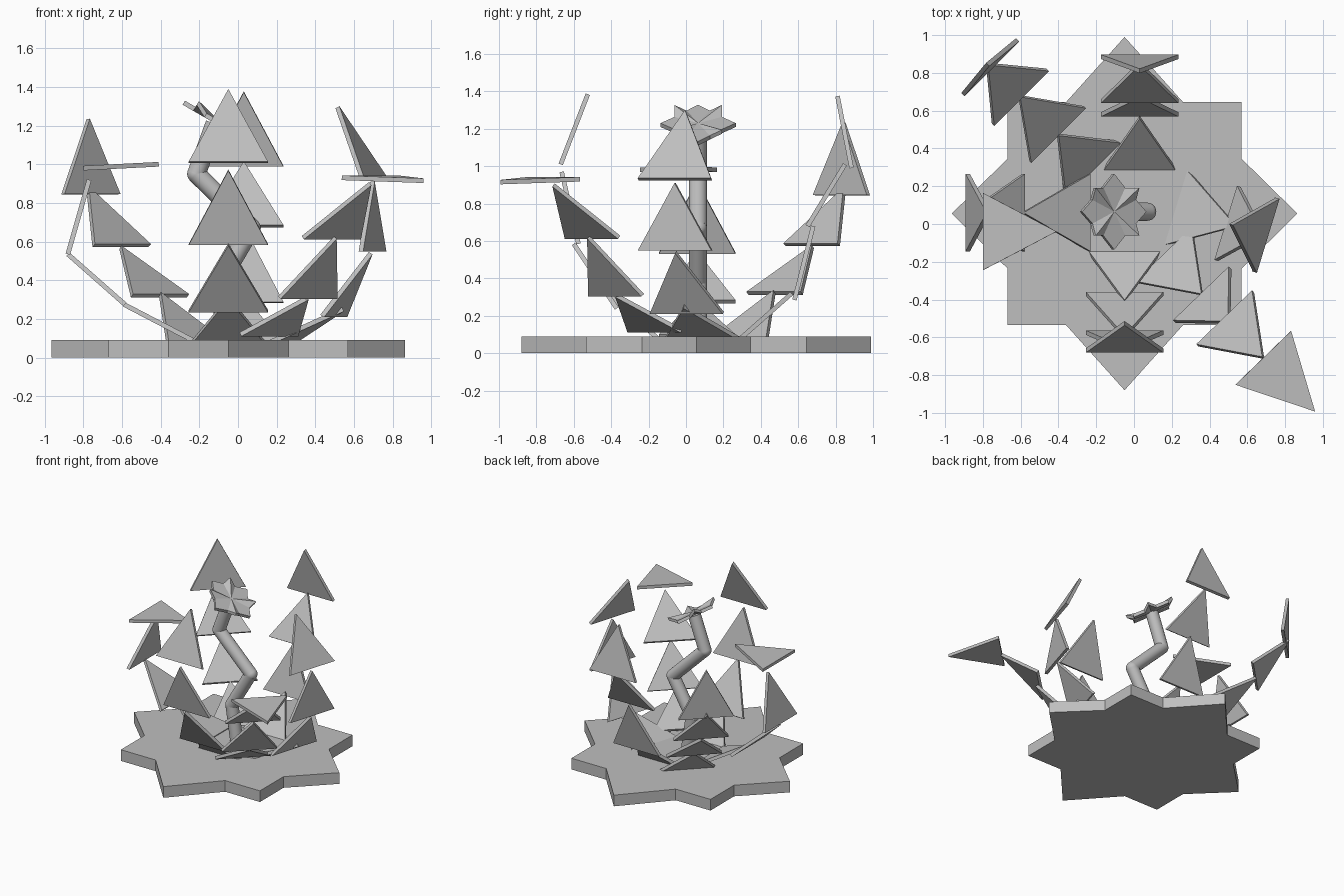
import bpy
import bmesh
from math import atan2, radians
from mathutils import Matrix, Vector

if "Cube" in bpy.data.objects:
    bpy.data.objects.remove(bpy.data.objects["Cube"], do_unlink=True)

grey = bpy.data.materials.new("stone grey")
grey.use_nodes = True
tone = (0.52, 0.52, 0.52, 1)
grey.diffuse_color = tone
grey.node_tree.nodes["Principled BSDF"].inputs["Base Color"].default_value = tone


def finish(name, bm):
    """Turn a bmesh into a named grey object."""
    bmesh.ops.recalc_face_normals(bm, faces=bm.faces)
    mesh = bpy.data.meshes.new(name)
    bm.to_mesh(mesh)
    bm.free()
    mesh.materials.append(grey)
    obj = bpy.data.objects.new(name, mesh)
    bpy.context.collection.objects.link(obj)
    return obj


def prism(name, points, offset):
    """Flat outline pushed along an offset into a solid plate."""
    bm = bmesh.new()
    low = [bm.verts.new(p) for p in points]
    high = [bm.verts.new(Vector(p) + offset) for p in points]
    bm.faces.new(low)
    bm.faces.new(high)
    for i in range(len(low)):
        j = (i + 1) % len(low)
        bm.faces.new((low[i], low[j], high[j], high[i]))
    return finish(name, bm)


def star_outline():
    """Eight-pointed star: a rectangle crossed with a diamond."""
    quarter = [(0.915, 0), (0.62, 0.29), (0.62, 0.59), (0.31, 0.59), (0, 0.935)]
    points = {(sx * x, sy * y) for x, y in quarter for sx in (1, -1) for sy in (1, -1)}
    return sorted(points, key=lambda p: atan2(p[1], p[0]))


# Star-shaped base plate
base = prism("star_base", [(x, y, 0) for x, y in star_outline()], Vector((0, 0, 0.09)))
base.location = (-0.05, 0.055, 0)

# Zigzag stem: tubes with rounded joints
STEM = [Vector((x, 0.065, z)) for x, z in
        ((-0.05, 0.05), (-0.1, 0.38), (0.07, 0.67), (-0.215, 0.95), (-0.12, 1.21))]
STEM_RADIUS = 0.048
bm = bmesh.new()
for start, end in zip(STEM, STEM[1:]):
    axis = end - start
    place = Matrix.Translation((start + end) / 2) @ axis.to_track_quat("Z", "Y").to_matrix().to_4x4()
    bmesh.ops.create_cone(bm, cap_ends=True, segments=32, radius1=STEM_RADIUS,
                          radius2=STEM_RADIUS, depth=axis.length, matrix=place)
for joint in STEM[1:-1]:
    bmesh.ops.create_uvsphere(bm, u_segments=32, v_segments=16, radius=STEM_RADIUS,
                              matrix=Matrix.Translation(joint))
stem = finish("stem", bm)
bpy.context.view_layer.objects.active = stem
stem.select_set(True)
bpy.ops.object.shade_smooth_by_angle(angle=radians(35))
stem.select_set(False)

# Small tilted star head with curled diagonal tips
bm = bmesh.new()
layers = []
for lift in (-0.012, 0.012):
    hub = bm.verts.new((0, 0, lift))
    ring = []
    for x, y in star_outline():
        curl = 0.035 if abs(x) > 0.5 and abs(y) > 0.5 else 0
        ring.append(bm.verts.new((x * 0.215, y * 0.215, lift + curl)))
    for i, vert in enumerate(ring):
        bm.faces.new((hub, ring[i - 1], vert))
    layers.append(ring)
for i in range(len(ring)):
    low, high = layers
    bm.faces.new((low[i - 1], low[i], high[i], high[i - 1]))
head = finish("star_head", bm)
head.location = (-0.11, 0.065, 1.22)
head.rotation_euler = (0, radians(30), 0)

# Petal arms: origin, heading, then (base reach, base z, tip reach, tip z, side shift)
PETAL_WIDTH = 0.41
PETAL_THICKNESS = 0.024


def petal_arm(name, origin, heading, petals):
    turn = Matrix.Rotation(radians(heading), 3, "Z")
    out, side = turn @ Vector((1, 0, 0)), turn @ Vector((0, 1, 0))
    up = Vector((0, 0, 1))
    root = Vector((*origin, 0))
    for count, (reach, low, tip_reach, high, *shift) in enumerate(petals, 1):
        middle = root + out * reach + up * low + side * sum(shift)
        tip = root + out * tip_reach + up * high + side * sum(shift)
        half = side * PETAL_WIDTH / 2
        thick = side.cross(tip - middle).normalized() * PETAL_THICKNESS
        corners = [p - thick / 2 for p in (middle - half, middle + half, tip)]
        prism(f"{name}_petal_{count}", corners, thick)


petal_arm("front", (-0.05, 0), -90, [
    (0.13, 0.06, 0.41, 0.31), (0.37, 0.24, 0.6, 0.585),
    (0.575, 0.585, 0.665, 0.97), (0.67, 1.01, 0.525, 1.385)])
petal_arm("back", (0.03, 0), 90, [
    (0.27, 0.06, 0.565, 0.32), (0.58, 0.285, 0.68, 0.68),
    (0.65, 0.68, 0.85, 1.01), (0.885, 0.99, 0.81, 1.375)])
petal_arm("right", (0, 0.06), 180, [
    (0.235, 0.09, 0.59, 0.275), (0.585, 0.275, 0.88, 0.535),
    (0.88, 0.535, 0.77, 0.92), (0.8, 0.98, 0.41, 1, 0.1)])
petal_arm("left", (-0.05, 0.17), -17, [
    (0.29, 0.08, 0.62, 0.25), (0.57, 0.215, 0.77, 0.54),
    (0.78, 0.55, 0.78, 0.91), (0.785, 0.93, 0.59, 1.295)])
petal_arm("front_left", (0, 0), -46, [
    (0.23, 0.12, 0.52, 0.31), (0.52, 0.31, 0.725, 0.62),
    (0.695, 0.62, 0.985, 0.9), (0.985, 0.93, 1.38, 0.915)])
petal_arm("back_right", (0.035, 0.035), 135, [
    (0.36, 0.08, 0.62, 0.33), (0.62, 0.32, 0.91, 0.57),
    (0.9, 0.58, 1.15, 0.88), (1.125, 0.845, 1.145, 1.235)])
